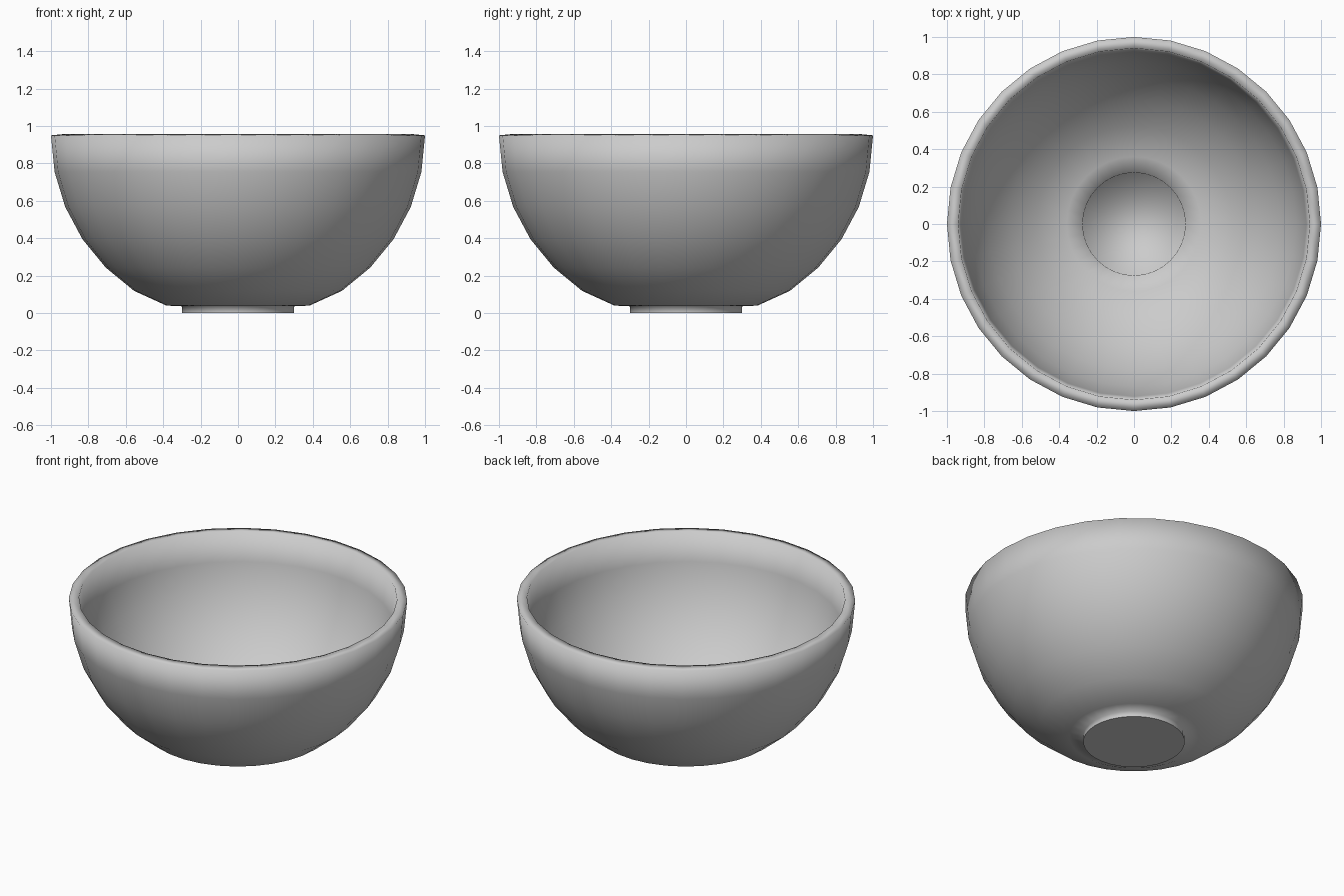
import bpy, bmesh
from math import sin, cos, pi

if "Cube" in bpy.data.objects:
    bpy.data.objects.remove(bpy.data.objects["Cube"])

SIDES = 32
CENTRE_Z = 0.95


def arc(radius, lift=0.0):
    """Quarter-circle wall profile from the rim down to just above the foot."""
    pts = []
    for i in range(7):
        a = i * pi / 16
        pts.append((radius * cos(a), CENTRE_Z - radius * sin(a) + (lift if i == 0 else 0)))
    return pts


def lathe(name, profile):
    """Revolve an (r, z) profile and close both ends with a cap."""
    bm = bmesh.new()
    rings = [[bm.verts.new((r * cos(2 * pi * k / SIDES), r * sin(2 * pi * k / SIDES), z))
              for k in range(SIDES)] for r, z in profile]
    for a, b in zip(rings, rings[1:]):
        for k in range(SIDES):
            n = (k + 1) % SIDES
            bm.faces.new((a[k], a[n], b[n], b[k]))
    caps = [bm.faces.new(rings[0]), bm.faces.new(rings[-1])]
    bmesh.ops.recalc_face_normals(bm, faces=bm.faces)
    for f in bm.faces:
        f.smooth = True
    for f in caps:
        if f.normal.z < 0:
            f.smooth = False
    mesh = bpy.data.meshes.new(name)
    bm.to_mesh(mesh)
    bm.free()
    obj = bpy.data.objects.new(name, mesh)
    bpy.context.collection.objects.link(obj)
    return obj


# Foot ring and outer wall, going up to the rim
outer = arc(1.0)
outer[-1] = (0.383, 0.04)
foot = [(0.30, 0.0), (0.30, 0.036)]

# Inner wall going down to the small round well inside the foot
inner = arc(0.94, lift=0.006)
well = [(0.275, 0.075), (0.272, 0.008)]

lathe("bowl", foot + outer[::-1] + inner + well)
